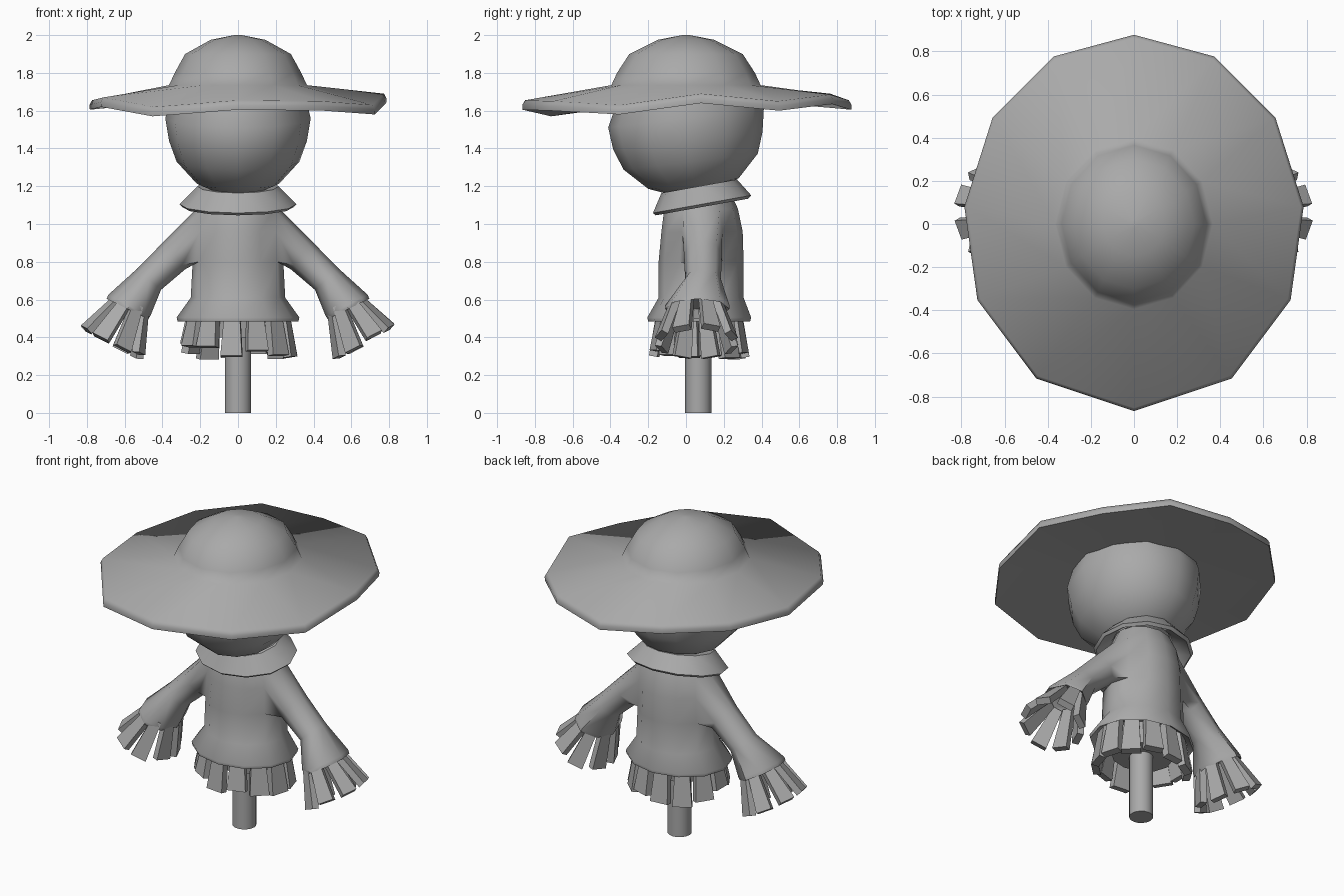
import bpy, bmesh, math, random
from mathutils import Vector

if "Cube" in bpy.data.objects:
    bpy.data.objects.remove(bpy.data.objects["Cube"])

random.seed(4)
N = 12
grey = bpy.data.materials.new("plain grey")
grey.diffuse_color = (0.4, 0.4, 0.4, 1)
grey.use_nodes = True
grey.node_tree.nodes["Principled BSDF"].inputs["Base Color"].default_value = grey.diffuse_color


def finish(name, bm, smooth=42):
    bmesh.ops.recalc_face_normals(bm, faces=bm.faces)
    me = bpy.data.meshes.new(name)
    bm.to_mesh(me)
    bm.free()
    me.materials.append(grey)
    ob = bpy.data.objects.new(name, me)
    bpy.context.collection.objects.link(ob)
    if smooth:
        bpy.ops.object.select_all(action='DESELECT')
        ob.select_set(True)
        bpy.context.view_layer.objects.active = ob
        bpy.ops.object.shade_smooth_by_angle(angle=math.radians(smooth))
    return ob


def ring(c, u, v, n=N):
    """Ellipse of points around c with half-axes u and v, starting at -v."""
    c, u, v = Vector(c), Vector(u), Vector(v)
    return [c + u * math.sin(2 * math.pi * i / n) - v * math.cos(2 * math.pi * i / n)
            for i in range(n)]


def flat(z, rx, ry, cy=0.0, slope=0.0, n=N):
    """Level ring, raised toward the back by slope."""
    return ring((0, cy, z), (rx, 0, 0), (0, ry, ry * slope), n)


def bridge(bm, a, b):
    for i in range(len(a)):
        j = (i + 1) % len(a)
        bm.faces.new((a[i], a[j], b[j], b[i]))


def loft(name, rings, caps=True, closed=False, smooth=42):
    bm = bmesh.new()
    rows = [[bm.verts.new(p) for p in r] for r in rings]
    for a, b in zip(rows, rows[1:]):
        bridge(bm, a, b)
    if closed:
        bridge(bm, rows[-1], rows[0])
    elif caps:
        bm.faces.new(rows[0])
        bm.faces.new(rows[-1])
    return finish(name, bm, smooth)


def strand(bm, base, tip, side, w0, w1, t):
    """Flat straw strip widening from base to tip."""
    base, tip, side = Vector(base), Vector(tip), Vector(side).normalized()
    out = side.cross(tip - base).normalized() * t / 2
    lo, hi = [[bm.verts.new(p + side * w / 2 * a + out * b)
               for a, b in ((-1, -1), (1, -1), (1, 1), (-1, 1))]
              for p, w in ((base, w0), (tip, w1))]
    bm.faces.new(lo)
    bm.faces.new(hi)
    bridge(bm, lo, hi)


# Pole
loft("pole", [ring((0, 0.065, z), (0.07, 0, 0), (0, 0.07, 0), 16) for z in (0, 0.5)])

# Shirt: flared body with sleeves growing out of an opening on each side
bm = bmesh.new()
rows = [[bm.verts.new(p) for p in flat(*r)] for r in (
    (0.53, 0.25, 0.21, 0.07), (0.485, 0.32, 0.27, 0.07), (0.505, 0.325, 0.275, 0.07),
    (0.61, 0.25, 0.225, 0.08), (0.80, 0.24, 0.225, 0.08), (0.96, 0.232, 0.215, 0.085),
    (1.08, 0.22, 0.195, 0.08), (1.18, 0.17, 0.15, 0.08))]
for a, b in zip(rows, rows[1:]):
    bridge(bm, a, b)
bm.faces.new(rows[0])
bm.faces.new(rows[-1])
for side, (f, m, k) in ((1, (2, 3, 4)), (-1, (10, 9, 8))):
    lo, mid, hi = rows[4:7]
    hole = [lo[f], lo[m], lo[k], mid[k], hi[k], hi[m], hi[f], mid[f]]
    inner = [fc for fc in bm.faces if mid[m] in fc.verts]
    bmesh.ops.delete(bm, geom=[mid[m]] + inner, context='FACES')
    if mid[m].is_valid and not mid[m].link_faces:
        bm.verts.remove(mid[m])
    prev = hole
    for x, y, z, ux, uz, ry in ((0.335, 0.09, 0.835, 0.055, 0.075, 0.10),
                                (0.47, 0.09, 0.708, 0.062, 0.057, 0.095),
                                (0.575, 0.06, 0.57, 0.112, 0.055, 0.17),
                                (0.585, 0.06, 0.55, 0.110, 0.054, 0.17),
                                (0.565, 0.06, 0.59, 0.080, 0.040, 0.125)):
        sec = []
        for i in range(8):
            t = math.radians(225 - 45 * i)
            c, s = math.cos(t), math.sin(t)
            sec.append(bm.verts.new((side * (x + ux * c), y + ry * s, z + uz * c)))
        bridge(bm, prev, sec)
        prev = sec
    bm.faces.new(prev)
finish("shirt", bm, 50)

# Stuffing below the shirt
loft("stuffing", [flat(0.40, 0.19, 0.16, 0.07), flat(0.54, 0.22, 0.18, 0.07)])

# Straw skirt
bm = bmesh.new()
for k in range(13):
    a = 2 * math.pi * (k + 0.5) / 13
    c, s = math.cos(a), math.sin(a)
    z = random.uniform(0.28, 0.37)
    strand(bm, (0.245 * c, 0.07 + 0.2 * s, 0.54), (0.285 * c, 0.07 + 0.24 * s, z),
           (-0.25 * s, 0.21 * c, 0), 0.08, 0.115, 0.045)
finish("straw_skirt", bm, 0)

# Straw hands fanning out of the cuffs
C = Vector((0.575, 0.055, 0.555))
D, U, V = Vector((0.45, 0, -0.89)), Vector((0.89, 0, 0.45)), Vector((0, 1, 0))
for side, label in ((1, "left"), (-1, "right")):
    bm = bmesh.new()
    for k in range(8):
        a = 2 * math.pi * (k + 0.5) / 8
        c, s = math.cos(a), math.sin(a)
        p = C - D * 0.03 + U * 0.075 * c + V * 0.12 * s
        q = C + D * random.uniform(0.19, 0.22) + U * 0.165 * c + V * 0.20 * s
        t = V * c - U * s
        for w in (p, q, t):
            w.x *= side
        strand(bm, p, q, t, 0.06, 0.095, 0.04)
    finish(label + "_straw_hand", bm, 0)

# Tilted collar, hollow underneath
loft("collar", [flat(1.20, 0.17, 0.15, 0.07, 0.18), flat(1.20, 0.215, 0.20, 0.07, 0.18),
                flat(1.105, 0.31, 0.26, 0.085, 0.18), flat(1.09, 0.295, 0.245, 0.085, 0.18),
                flat(1.16, 0.19, 0.165, 0.075, 0.18)], closed=True)

# Head, leaning slightly
loft("head", [flat(z, rx, ry, cy, 0.12) for z, rx, ry, cy in (
    (1.165, 0.10, 0.11, 0.04), (1.215, 0.22, 0.24, 0.04), (1.33, 0.325, 0.355, 0.025),
    (1.44, 0.365, 0.395, 0.01), (1.56, 0.385, 0.412, 0.0), (1.70, 0.35, 0.36, 0.0))])

# Hat with an uneven twelve-sided brim (x, y, z of lower edge, from the front going right)
edge = [(0, -0.86, 1.605), (0.45, -0.71, 1.60), (0.72, -0.35, 1.58), (0.78, 0.08, 1.64),
        (0.65, 0.49, 1.60), (0.37, 0.77, 1.635), (0, 0.87, 1.605), (-0.37, 0.77, 1.64),
        (-0.65, 0.49, 1.625), (-0.78, 0.08, 1.605), (-0.72, -0.35, 1.62), (-0.45, -0.71, 1.57)]
low = [Vector((x * 1.006, y * 1.006, z)) for x, y, z in edge]
rim = [Vector((p.x * 1.002, p.y * 1.002, p.z + 0.025)) for p in low]
top = [Vector((p.x * 0.985, p.y * 0.985, p.z + 0.05)) for p in low]
loft("hat", [flat(1.66, 0.28, 0.30), low, rim, top, flat(1.735, 0.365, 0.395),
             flat(1.80, 0.335, 0.365), flat(1.90, 0.28, 0.30), flat(1.975, 0.145, 0.15),
             flat(2.0, 0.02, 0.02)], smooth=66)
